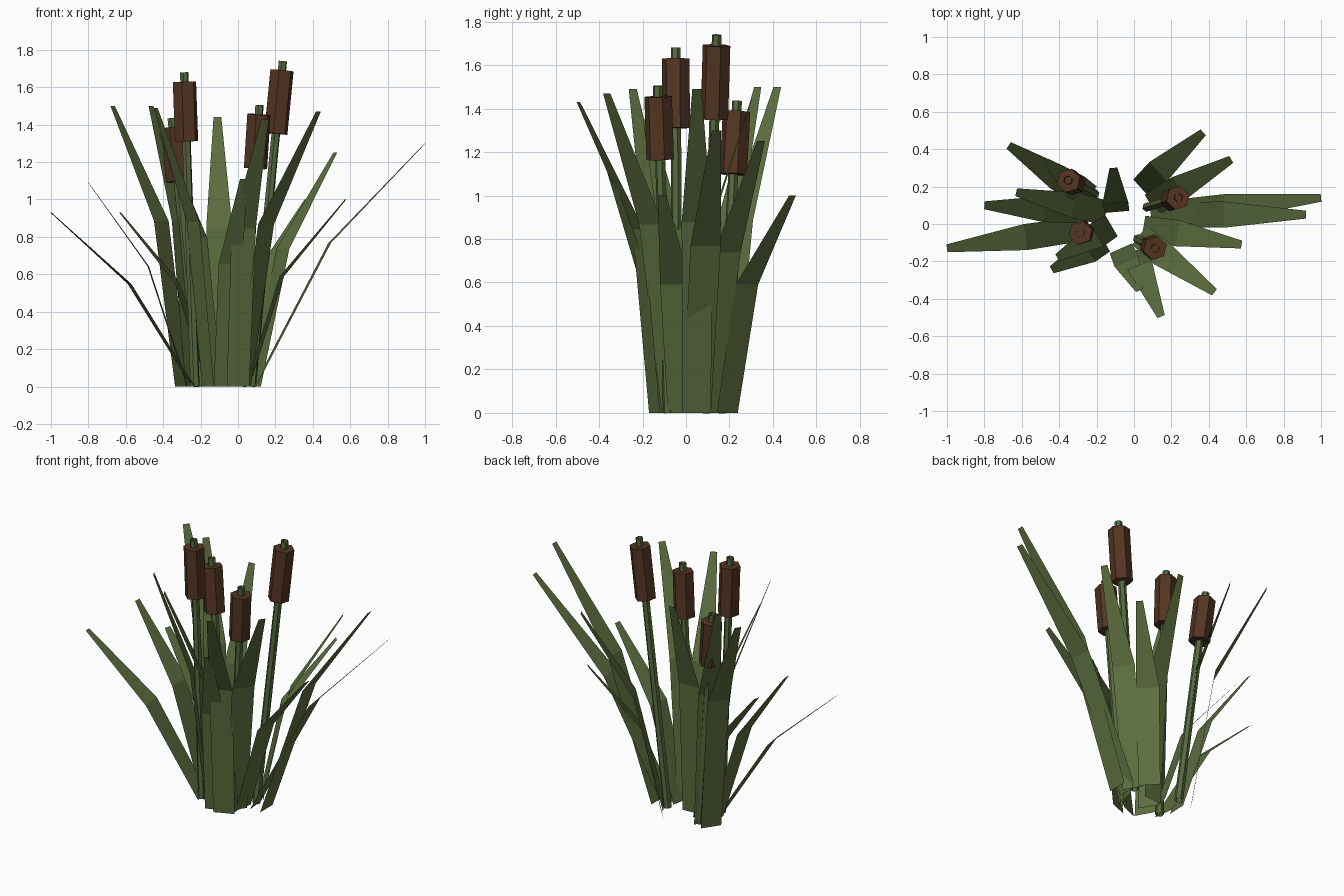
import bpy
from math import cos, sin, pi
from mathutils import Vector


def material(name, rgb):
    m = bpy.data.materials.new(name)
    m.diffuse_color = (*rgb, 1)
    return m


LEAF = material("leaf green", (0.110, 0.158, 0.050))
STEM = material("stem green", (0.095, 0.145, 0.048))
HEAD = material("seed head brown", (0.088, 0.036, 0.016))


def add_mesh(name, verts, faces, mat):
    me = bpy.data.meshes.new(name)
    me.from_pydata(verts, [], faces)
    me.materials.append(mat)
    bpy.context.collection.objects.link(bpy.data.objects.new(name, me))


# Flat bent blade: base, fold at 0.59 of the height, narrow tip
def blade(name, base, fold, tip):
    b = Vector((*base, 0))
    f = Vector((*fold, tip[2] * 0.59))
    t = Vector(tip)
    lean = t - b
    side = Vector((-lean.y, lean.x, 0)).normalized()
    verts = []
    for p, w in ((b, 0.13), (f, 0.14), (t, 0.042)):
        verts += [p - side * w / 2, p + side * w / 2]
    add_mesh(name, verts, [(0, 1, 3, 2), (2, 3, 5, 4)], LEAF)


# Six-sided rod between two points, open or with end caps
def rod(name, a, b, r0, r1, mat, capped):
    axis = (b - a).normalized()
    u = Vector((0, 1, 0)).cross(axis).normalized()
    v = axis.cross(u)
    verts = []
    for p, r in ((a, r0), (b, r1)):
        verts += [p + (u * cos(i * pi / 3 + 0.3) + v * sin(i * pi / 3 + 0.3)) * r for i in range(6)]
    faces = [(i, (i + 1) % 6, 6 + (i + 1) % 6, 6 + i) for i in range(6)]
    if capped:
        faces += [tuple(range(5, -1, -1)), tuple(range(6, 12))]
    add_mesh(name, verts, faces, mat)


# Leaves: base xy, fold xy, tip xyz
leaves = [
    ((-0.24, -0.02), (-0.58, -0.07), (-1.00, -0.13, 0.93)),
    ((-0.27, 0.07), (-0.48, 0.08), (-0.80, 0.10, 1.09)),
    ((-0.15, 0.06), (-0.32, 0.10), (-0.63, 0.17, 0.93)),
    ((-0.30, 0.17), (-0.41, 0.25), (-0.67, 0.42, 1.50)),
    ((-0.24, 0.15), (-0.31, 0.20), (-0.465, 0.33, 1.50)),
    ((-0.16, -0.09), (-0.24, -0.14), (-0.44, -0.245, 1.49)),
    ((-0.12, -0.01), (-0.20, -0.06), (-0.41, -0.18, 1.35)),
    ((-0.09, 0.065), (-0.10, 0.11), (-0.11, 0.30, 1.44)),
    ((0.04, 0.19), (0.13, 0.28), (0.37, 0.49, 1.00)),
    ((0.09, 0.10), (0.24, 0.19), (0.52, 0.345, 1.25)),
    ((0.09, 0.05), (0.49, 0.09), (1.00, 0.14, 1.30)),
    ((0.17, 0.05), (0.48, 0.05), (0.92, 0.05, 1.49)),
    ((0.05, -0.02), (0.235, -0.05), (0.575, -0.11, 1.00)),
    ((0.03, -0.06), (0.15, -0.16), (0.43, -0.365, 1.47)),
    ((0.00, -0.145), (0.03, -0.22), (0.145, -0.495, 1.43)),
    ((-0.07, -0.13), (-0.04, -0.20), (0.03, -0.355, 1.11)),
]
for i, leaf in enumerate(leaves):
    blade(f"leaf_{i + 1}", *leaf)

# Cattails: base xy, stem top xyz, head length
cattails = [
    ((0.07, 0.09), (0.240, 0.142, 1.74), 0.34),
    ((-0.23, -0.04), (-0.288, -0.047, 1.68), 0.32),
    ((0.02, -0.08), (0.115, -0.13, 1.505), 0.29),
    ((-0.21, 0.16), (-0.355, 0.235, 1.435), 0.29),
]
for i, (base, top, length) in enumerate(cattails):
    a, b = Vector((*base, 0)), Vector(top)
    axis = (b - a).normalized()
    rod(f"stem_{i + 1}", a, b, 0.026, 0.023, STEM, False)
    rod(f"seed_head_{i + 1}", b - axis * (length + 0.05), b - axis * 0.05, 0.065, 0.065, HEAD, True)
